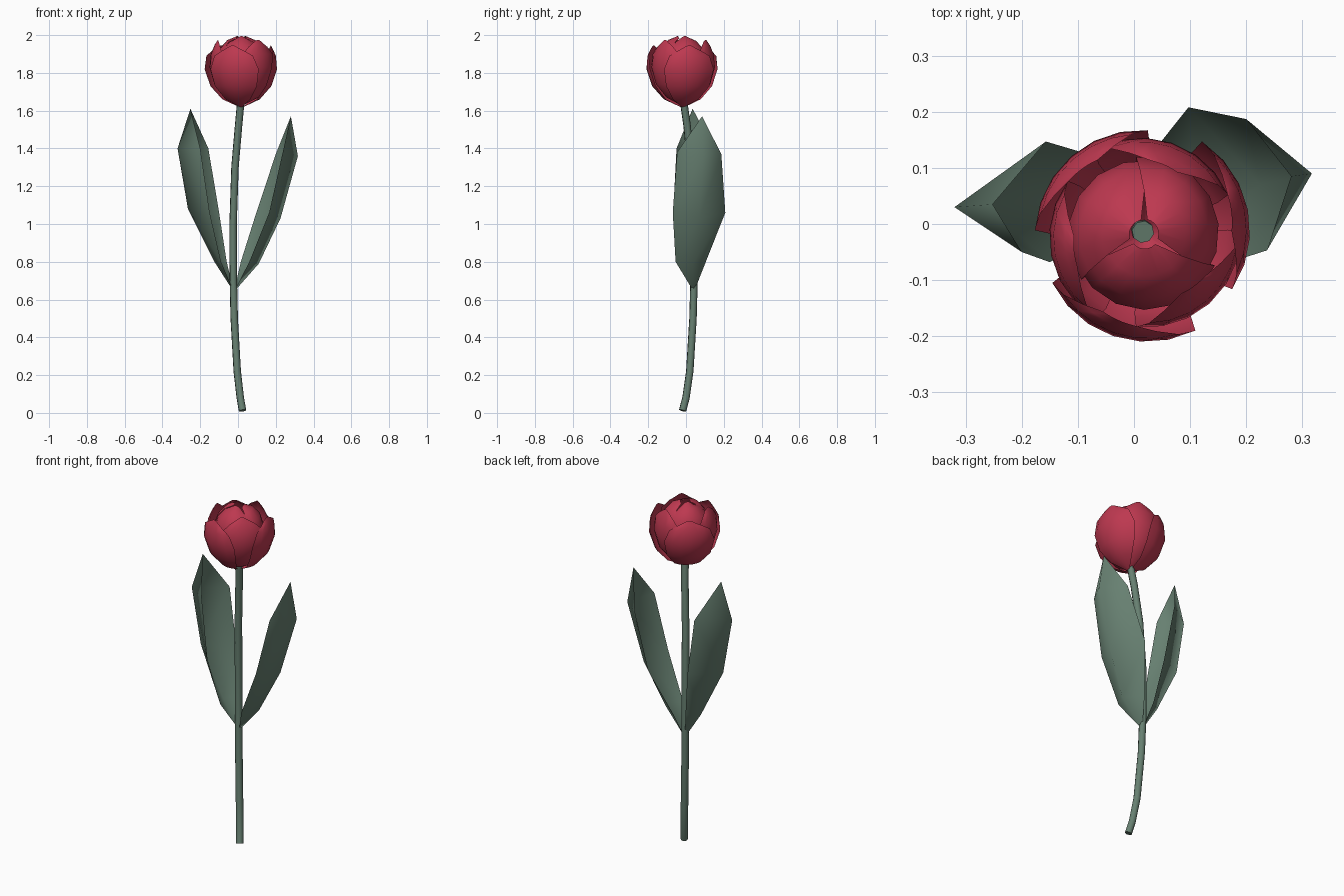
import bpy, bmesh, math
from mathutils import Vector

if "Cube" in bpy.data.objects:
    bpy.data.objects.remove(bpy.data.objects["Cube"])


def material(name, rgb):
    m = bpy.data.materials.new(name)
    m.diffuse_color = (*rgb, 1)
    m.use_nodes = True
    m.node_tree.nodes["Principled BSDF"].inputs["Base Color"].default_value = m.diffuse_color
    return m


RED = material("petal red", (0.51, 0.040, 0.080))
GREEN = material("leaf green", (0.135, 0.215, 0.165))


def sheet(name, rows, mat):
    """Smooth surface through a grid of points; coincident points are merged."""
    bm = bmesh.new()
    grid = [[bm.verts.new(p) for p in row] for row in rows]
    for a, b in zip(grid, grid[1:]):
        for i in range(len(a) - 1):
            bm.faces.new((a[i], a[i + 1], b[i + 1], b[i]))
    bmesh.ops.remove_doubles(bm, verts=bm.verts[:], dist=0.001)
    bmesh.ops.recalc_face_normals(bm, faces=bm.faces[:])
    for f in bm.faces:
        f.smooth = True
    me = bpy.data.meshes.new(name)
    bm.to_mesh(me)
    bm.free()
    me.materials.append(mat)
    ob = bpy.data.objects.new(name, me)
    bpy.context.collection.objects.link(ob)
    return ob


# Stem: gently bent eight-sided tube
path = [(0.024, -0.018, 0.012), (0.012, 0.0, 0.08), (-0.004, 0.02, 0.22),
        (-0.02, 0.037, 0.5), (-0.025, 0.043, 0.72), (-0.026, 0.042, 1.0),
        (-0.016, 0.027, 1.3), (0.003, 0.006, 1.52), (0.016, -0.014, 1.66)]
cu = bpy.data.curves.new("stem", 'CURVE')
cu.dimensions = '3D'
cu.bevel_depth = 0.02
cu.bevel_resolution = 2
cu.use_fill_caps = True
sp = cu.splines.new('POLY')
sp.points.add(len(path) - 1)
for pt, co in zip(sp.points, path):
    pt.co = (*co, 1)
sp.use_smooth = True
cu.materials.append(GREEN)
stem = bpy.data.objects.new("stem", cu)
bpy.context.collection.objects.link(stem)

# Leaves: each row is front edge, midrib, back edge
base = (-0.022, 0.042, 0.64)
tip_l, tip_r = (-0.252, 0.035, 1.61), (0.28, 0.085, 1.57)
sheet("left_leaf", [
    [base] * 3,
    [(-0.09, -0.035, 0.80), (-0.125, 0.04, 0.80), (-0.06, 0.09, 0.80)],
    [(-0.15, -0.068, 1.06), (-0.265, 0.035, 1.08), (-0.10, 0.13, 1.06)],
    [(-0.20, -0.05, 1.40), (-0.32, 0.03, 1.40), (-0.157, 0.147, 1.40)],
    [tip_l] * 3], GREEN)
sheet("right_leaf", [
    [base] * 3,
    [(0.06, -0.055, 0.80), (0.11, 0.035, 0.79), (0.015, 0.105, 0.80)],
    [(0.165, -0.07, 1.06), (0.225, 0.07, 1.03), (0.097, 0.208, 1.06)],
    [(0.237, -0.047, 1.38), (0.317, 0.09, 1.36), (0.20, 0.187, 1.37)],
    [tip_r] * 3], GREEN)

# Flower head: three whorls of three cupped petals, rows = (z, radius, half angle)
CX, CY = 0.018, -0.018
OUTER = [(1.62, 0.012, 40), (1.66, 0.098, 45), (1.73, 0.160, 47), (1.82, 0.190, 45),
         (1.89, 0.184, 36), (1.925, 0.170, 24), (1.945, 0.160, 11)]
MIDDLE = [(1.63, 0.012, 40), (1.67, 0.088, 48), (1.74, 0.145, 50), (1.83, 0.170, 48),
          (1.90, 0.163, 40), (1.95, 0.143, 27), (1.975, 0.128, 11)]
INNER = [(1.64, 0.012, 60), (1.69, 0.075, 64), (1.77, 0.120, 66), (1.86, 0.135, 66),
         (1.93, 0.115, 64), (1.975, 0.075, 60), (1.995, 0.026, 48)]


def petal(name, rows, centre, steps=6):
    pts = []
    for z, r, half in rows:
        row = []
        for i in range(steps + 1):
            s = 2 * i / steps - 1
            a = math.radians(centre + s * half)
            rr = r * (1 + 0.025 * s)      # one edge tucks under its neighbour
            row.append(Vector((CX + rr * math.cos(a), CY + rr * math.sin(a),
                               z - 0.012 * s * s * (z > 1.9))))
        pts.append(row)
    sheet(name, pts, RED)


for whorl, rows, start in (("outer", OUTER, 13), ("middle", MIDDLE, 73), ("inner", INNER, 30)):
    for k in range(3):
        petal(f"{whorl}_petal_{k + 1}", rows, start + 120 * k)
